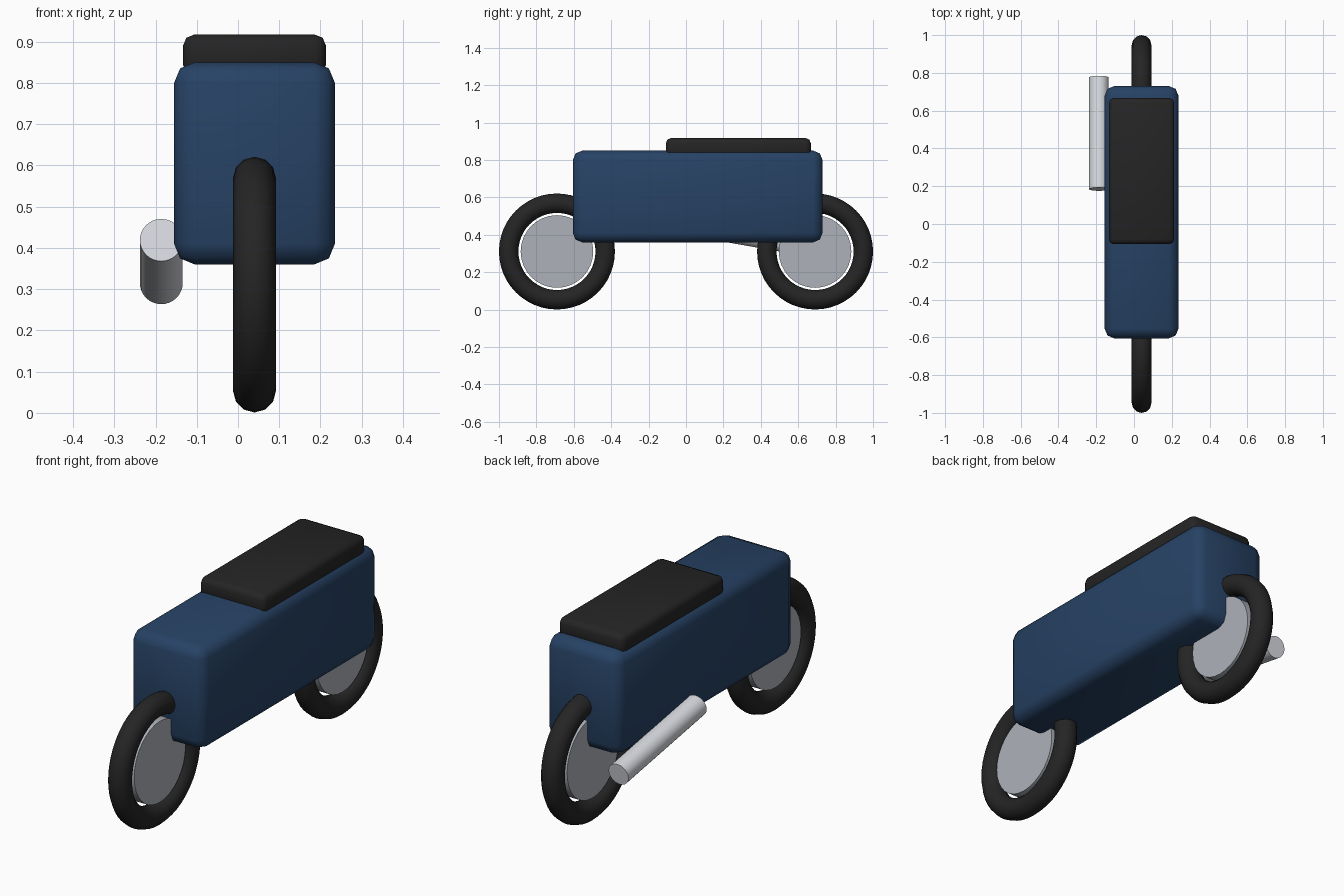
import bpy
from math import radians

old = bpy.data.objects.get("Cube")
if old:
    bpy.data.objects.remove(old, do_unlink=True)


def material(name, rgb):
    mat = bpy.data.materials.new(name)
    mat.use_nodes = True
    colour = (*rgb, 1.0)
    mat.diffuse_color = colour
    mat.node_tree.nodes["Principled BSDF"].inputs["Base Color"].default_value = colour
    return mat


BLUE = material("navy blue", (0.02, 0.055, 0.13))
BLACK = material("rubber black", (0.018, 0.018, 0.018))
STEEL = material("steel grey", (0.42, 0.45, 0.49))
CHROME = material("bright chrome", (0.68, 0.70, 0.74))

MID_X = 0.04      # centre plane of the bike
AXLE_Z = 0.311
AXLE_Y = 0.69


def finish(name, mat):
    obj = bpy.context.object
    obj.name = name
    obj.data.materials.append(mat)
    bpy.ops.object.shade_smooth_by_angle(angle=radians(50))
    return obj


def rounded_box(name, low, high, bevel, mat):
    centre = [(a + b) / 2 for a, b in zip(low, high)]
    bpy.ops.mesh.primitive_cube_add(size=1, location=centre)
    obj = bpy.context.object
    obj.scale = [b - a for a, b in zip(low, high)]
    bpy.ops.object.transform_apply(location=False, rotation=False, scale=True)
    mod = obj.modifiers.new("Rounded edges", "BEVEL")
    mod.width = bevel
    mod.segments = 2
    bpy.ops.object.modifier_apply(modifier=mod.name)
    return finish(name, mat)


def wheel(name, y):
    at = (MID_X, y, AXLE_Z)
    turn = (0, radians(90), 0)
    bpy.ops.mesh.primitive_torus_add(location=at, rotation=turn, major_radius=0.258,
                                     minor_radius=0.052, major_segments=48,
                                     minor_segments=12)
    finish(name + "_tyre", BLACK)
    bpy.ops.mesh.primitive_cylinder_add(vertices=32, radius=0.194, depth=0.06,
                                        location=at, rotation=turn)
    finish(name + "_disc", STEEL)


# Body and seat
rounded_box("body", (MID_X - 0.195, -0.605, 0.36), (MID_X + 0.195, 0.73, 0.85), 0.05, BLUE)
rounded_box("seat", (MID_X - 0.173, -0.107, 0.817), (MID_X + 0.173, 0.667, 0.917), 0.026, BLACK)

# Wheels
wheel("front_wheel", -AXLE_Y)
wheel("rear_wheel", AXLE_Y)

# Exhaust pipe, sloping down towards the rear
bpy.ops.mesh.primitive_cylinder_add(vertices=32, radius=0.052, depth=0.6,
                                    location=(-0.186, 0.48, 0.367),
                                    rotation=(radians(80), 0, 0))
finish("exhaust", CHROME)
